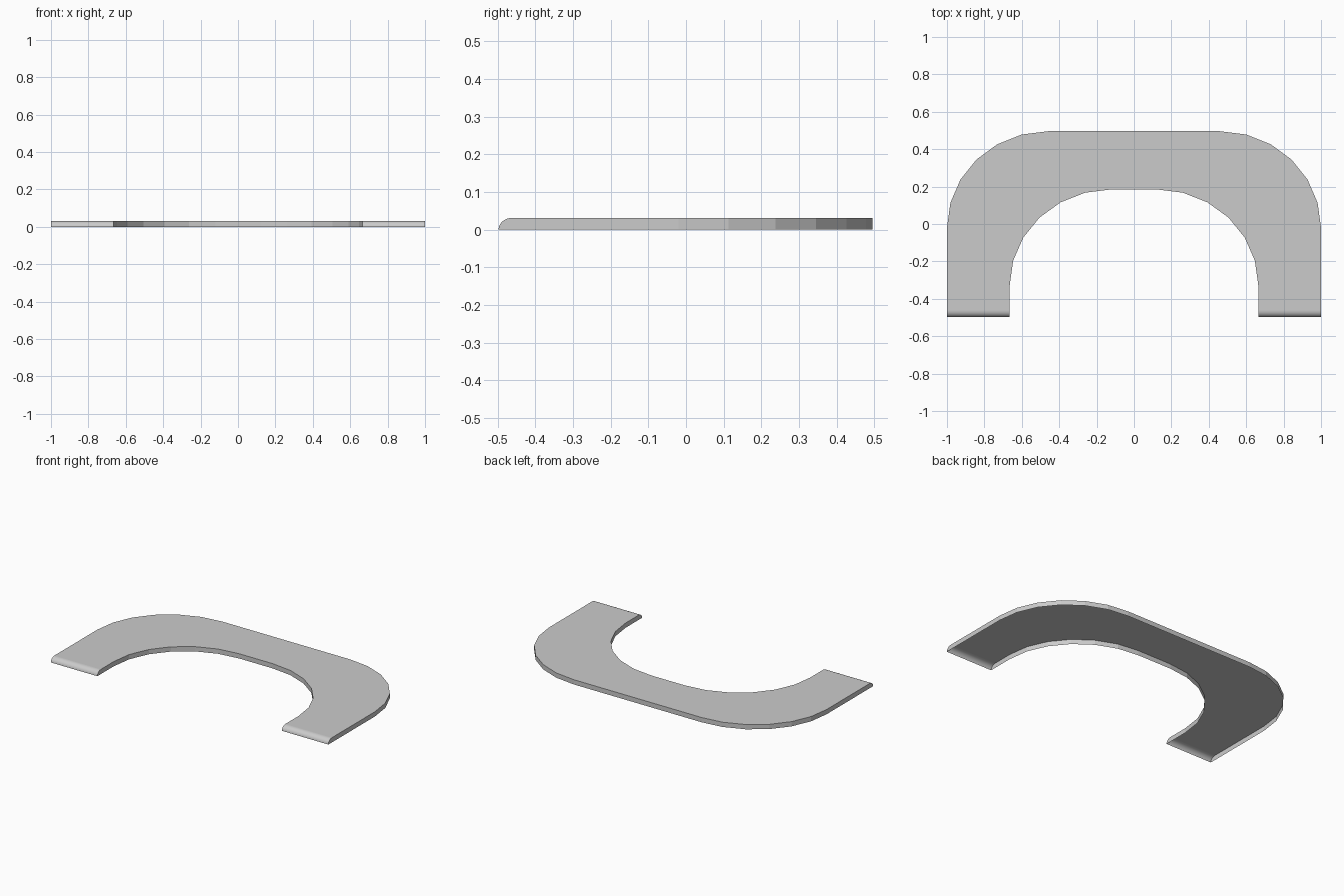
import bpy, bmesh
from math import sin, cos, pi

cube = bpy.data.objects.get("Cube")
if cube:
    bpy.data.objects.remove(cube)

THICK = 0.031
FRONT = -0.498
NOSE = 0.035            # depth of the rounded leg ends
LEG_OUT, LEG_IN = 1.0, 0.665
STEPS = 6


def corner(cx, cy, rx, ry):
    """Quarter ellipse on the left side, from its outermost point up to the back."""
    angles = [i * pi / 2 / STEPS for i in range(STEPS + 1)]
    return [(cx + rx * cos(a), cy + ry * sin(a)) for a in angles]


def mirrored(points):
    return [(-x, y) for x, y in reversed(points)]


# Arch outline: outer edge one way, inner edge back
root = FRONT + NOSE
outer = [(LEG_OUT, root)] + corner(0.46, -0.02, 0.54, 0.516)
inner = [(LEG_IN, root)] + corner(0.12, -0.33, 0.545, 0.515)
outline = outer + mirrored(outer) + [(-x, y) for x, y in inner] + list(reversed(inner))

# Top sheet with side walls hanging from it, open underneath
bm = bmesh.new()
bm.faces.new([bm.verts.new((x, y, THICK)) for x, y in outline])
rim = [e for e in bm.edges if any(v.co.y > root + 0.001 for v in e.verts)]
walls = bmesh.ops.extrude_edge_only(bm, edges=rim)
hem = [v for v in walls["geom"] if isinstance(v, bmesh.types.BMVert)]
bmesh.ops.translate(bm, verts=hem, vec=(0, 0, -THICK))

# Rounded leg ends: a curved strip with a cheek on each side
curve = [(root - NOSE * sin(a), THICK * cos(a))
         for a in [i * pi / 2 / 8 for i in range(9)]]
for side in (1, -1):
    edges = [[bm.verts.new((side * x, y, z)) for y, z in curve] for x in (LEG_OUT, LEG_IN)]
    for i in range(len(curve) - 1):
        strip = bm.faces.new((edges[0][i], edges[0][i + 1], edges[1][i + 1], edges[1][i]))
        strip.smooth = True
    for x, edge in zip((LEG_OUT, LEG_IN), edges):
        bm.faces.new(edge + [bm.verts.new((side * x, root, 0))])

bmesh.ops.remove_doubles(bm, verts=bm.verts, dist=0.0005)
bmesh.ops.recalc_face_normals(bm, faces=bm.faces)

# Keep the cheek outlines crisp against the smooth strips
for e in bm.edges:
    e.smooth = all(f.smooth for f in e.link_faces)

mesh = bpy.data.meshes.new("arch_shell")
bm.to_mesh(mesh)
bm.free()
arch = bpy.data.objects.new("arch_shell", mesh)
bpy.context.collection.objects.link(arch)

# Plain grey
grey = bpy.data.materials.new("light_grey")
grey.use_nodes = True
colour = (0.6, 0.6, 0.6, 1)
grey.diffuse_color = colour
grey.node_tree.nodes["Principled BSDF"].inputs["Base Color"].default_value = colour
mesh.materials.append(grey)
